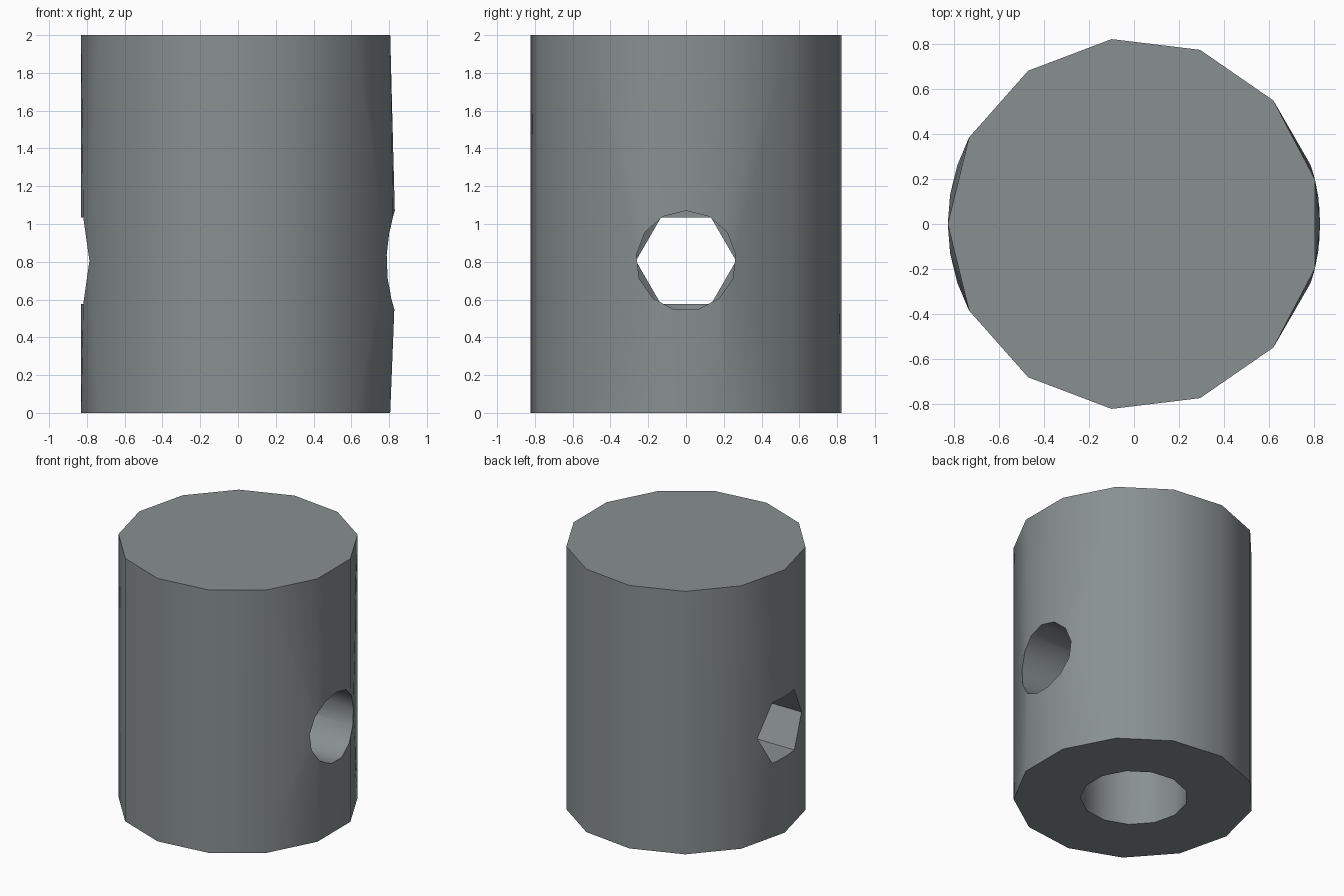
import bpy, bmesh, math
from mathutils import Vector

if "Cube" in bpy.data.objects:
    bpy.data.objects.remove(bpy.data.objects["Cube"])

R, SIDES = 0.83, 13
HOLE_R, HOLE_Z = 0.265, 0.805

grey = bpy.data.materials.new("steel grey")
grey.diffuse_color = (0.25, 0.28, 0.28, 1)
grey.use_nodes = True
grey.node_tree.nodes["Principled BSDF"].inputs["Base Color"].default_value = grey.diffuse_color


def prism(name, sides, radius, start, lo, hi, along_x=False):
    """Regular prism along z, or along x at the height of the cross hole."""
    bm = bmesh.new()
    rings = []
    for d in (lo, hi):
        ring = []
        for i in range(sides):
            a = start + 2 * math.pi * i / sides
            u, v = radius * math.cos(a), radius * math.sin(a)
            ring.append(bm.verts.new((d, u, v + HOLE_Z) if along_x else (u, v, d)))
        rings.append(ring)
    bm.faces.new(rings[0][::-1])
    bm.faces.new(rings[1])
    for i in range(sides):
        j = (i + 1) % sides
        bm.faces.new((rings[0][i], rings[0][j], rings[1][j], rings[1][i]))
    bmesh.ops.recalc_face_normals(bm, faces=bm.faces)
    me = bpy.data.meshes.new(name)
    bm.to_mesh(me)
    bm.free()
    me.materials.append(grey)
    ob = bpy.data.objects.new(name, me)
    bpy.context.collection.objects.link(ob)
    return ob


# Solid body and the three holes cut into it
body = prism("collar_body", SIDES, R, math.pi, 0, 2)
cutters = [
    prism("shaft_bore_cutter", SIDES, 0.37, math.pi, -0.2, 1.5),
    prism("round_hole_cutter", SIDES, HOLE_R, math.pi / 2, 0, 1.2, True),
    prism("hex_hole_cutter", 6, HOLE_R, 0, -1.2, 0, True),
]
for c in cutters:
    c.hide_render = True
    c.hide_set(True)
    m = body.modifiers.new(c.name, 'BOOLEAN')
    m.operation, m.solver, m.object = 'DIFFERENCE', 'EXACT', c

dg = bpy.context.evaluated_depsgraph_get()
cut = bpy.data.meshes.new_from_object(body.evaluated_get(dg))
body.modifiers.clear()
body.data = cut
for c in cutters:
    bpy.data.objects.remove(c)

# Lift the rims of the side holes onto the true round surface
bm = bmesh.new()
bm.from_mesh(cut)
bmesh.ops.remove_doubles(bm, verts=bm.verts, dist=1e-4)
bmesh.ops.triangulate(bm, faces=bm.faces)
for v in bm.verts:
    if 0.01 < v.co.z < 1.99 and Vector(v.co.xy).length > 0.75:
        v.co.x = math.copysign(math.sqrt(R * R - v.co.y ** 2), v.co.x)
bmesh.ops.recalc_face_normals(bm, faces=bm.faces)
bm.to_mesh(cut)
bm.free()

# Smooth round walls, sharp rims and hex corners
bpy.ops.object.select_all(action='DESELECT')
body.select_set(True)
bpy.context.view_layer.objects.active = body
bpy.ops.object.shade_smooth_by_angle(angle=math.radians(32))
